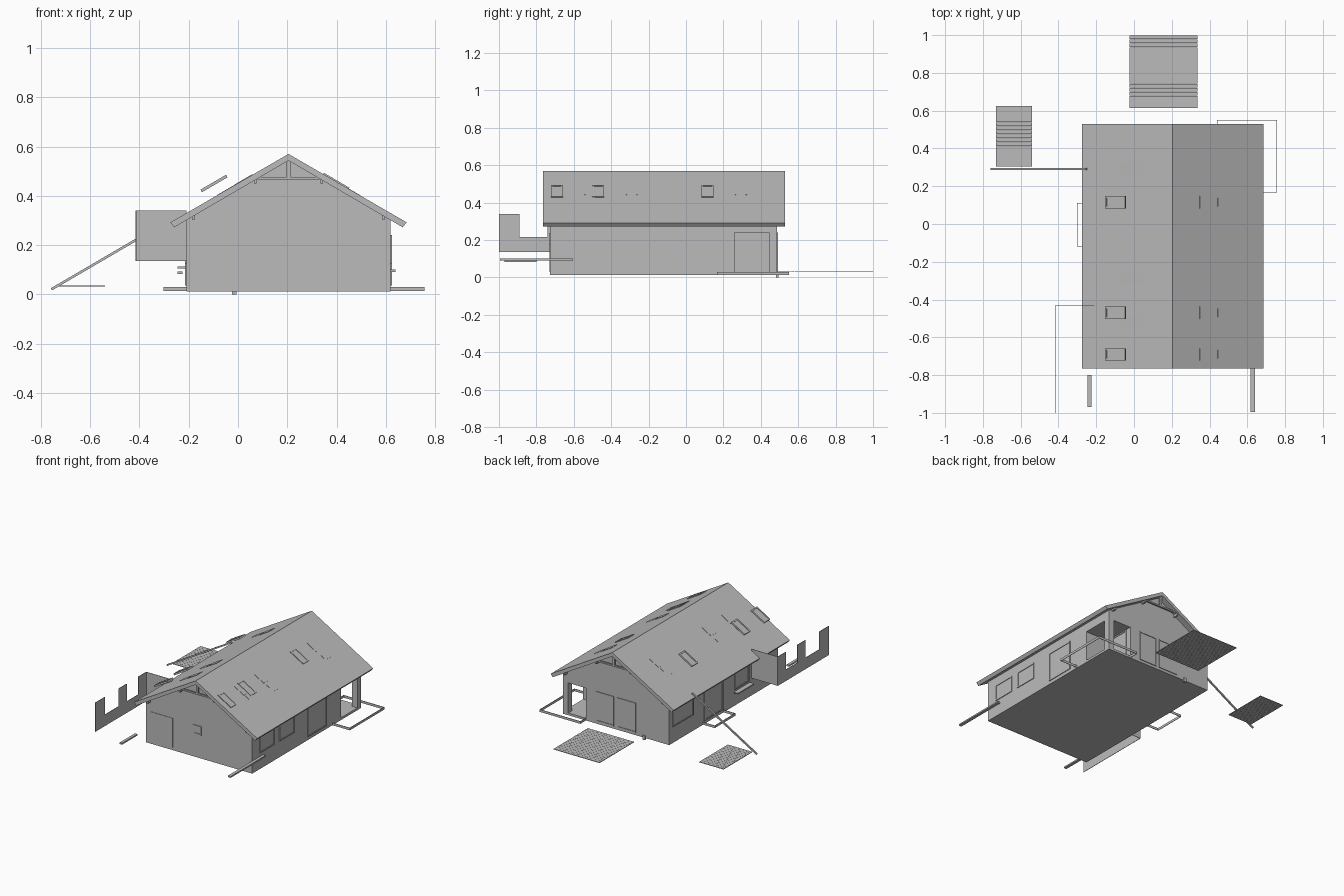
import bpy, math
from mathutils import Matrix, Vector

if "Cube" in bpy.data.objects:
    bpy.data.objects.remove(bpy.data.objects["Cube"])

grey = bpy.data.materials.new("plain_grey")
grey.diffuse_color = (0.5, 0.5, 0.5, 1)
grey.use_nodes = True
grey.node_tree.nodes["Principled BSDF"].inputs["Base Color"].default_value = grey.diffuse_color

RIDGE_X, RIDGE_Z, SLOPE = 0.205, 0.57, 0.583
A = math.atan(SLOPE)


def make(name, verts, faces):
    me = bpy.data.meshes.new(name)
    me.from_pydata(verts, [], faces)
    me.materials.append(grey)
    ob = bpy.data.objects.new(name, me)
    bpy.context.collection.objects.link(ob)
    return ob


def prism(name, pts, to3d, a, b):
    """Extrude a counter-clockwise profile between a and b."""
    n = len(pts)
    verts = [to3d(p, q, a) for p, q in pts] + [to3d(p, q, b) for p, q in pts]
    faces = [tuple(range(n))[::-1], tuple(range(n, 2 * n))]
    faces += [(i, (i + 1) % n, n + (i + 1) % n, n + i) for i in range(n)]
    ob = make(name, verts, faces)
    import bmesh
    bm = bmesh.new()
    bm.from_mesh(ob.data)
    bmesh.ops.recalc_face_normals(bm, faces=bm.faces)
    bm.to_mesh(ob.data)
    bm.free()
    return ob


def along_y(name, pts, y0, y1):
    return prism(name, pts, lambda p, q, t: (p, t, q), y0, y1)


def along_z(name, pts, z0, z1):
    return prism(name, pts, lambda p, q, t: (p, q, t), z0, z1)


def along_x(name, pts, x0, x1):
    return prism(name, pts, lambda p, q, t: (t, p, q), x0, x1)


def box(name, x0, x1, y0, y1, z0, z1):
    return along_z(name, [(x0, y0), (x1, y0), (x1, y1), (x0, y1)], z0, z1)


def roof_z(x):
    return RIDGE_Z - SLOPE * abs(x - RIDGE_X)


def tilted(name, cx, cy, cz, angle, u0, u1, y0, y1, w0, w1):
    """Box in a frame tilted about y, placed at the given centre."""
    ob = box(name, u0, u1, y0, y1, w0, w1)
    ob.data.transform(Matrix.Translation((cx, cy, cz)) @ Matrix.Rotation(angle, 4, 'Y'))
    return ob


# House body with a notched porch corner, and the gabled upper part
along_z("ground_floor", [(-.21, -.727), (.62, -.727), (.62, .26), (.44, .26),
                         (.44, .487), (-.21, .487)], .012, .24)
along_z("floor_slab", [(-.21, -.727), (.62, -.727), (.62, .487), (-.21, .487)], .012, .028)
along_y("gable_storey", [(-.21, .24), (.62, .24), (.62, .303), (RIDGE_X, .545), (-.21, .303)],
        -.727, .487)
box("porch_pillar", .578, .62, .445, .487, .028, .24)

# Roof: one folded sheet with square-cut eaves
h = .48
along_y("roof", [(RIDGE_X - h, .292), (RIDGE_X - h + .016, .272), (RIDGE_X, .543),
                 (RIDGE_X + h - .016, .272), (RIDGE_X + h, .292), (RIDGE_X, RIDGE_Z)],
        -.765, .53)

# Purlins and gable truss
for i, x in enumerate((-.18, .07, .34, .59)):
    z = roof_z(x) - .03
    box(f"purlin_{i}", x - .006, x + .006, -.755, .52, z - .012, z + .004)
for tag, y in (("front", -.75), ("back", .505)):
    box(f"{tag}_collar_tie", .08, .33, y, y + .012, .466, .476)
    box(f"{tag}_king_post", RIDGE_X - .008, RIDGE_X + .008, y, y + .012, .466, .545)


# Windows and doors: shallow frames with panes, on any wall
def opening(name, axis, wall, out, a0, a1, z0, z1):
    def part(tag, p0, p1, q0, q1, d):
        lo, hi = sorted((wall - out * .002, wall + out * d))
        if axis == 'x':
            box(f"{name}_{tag}", lo, hi, p0, p1, q0, q1)
        else:
            box(f"{name}_{tag}", p0, p1, lo, hi, q0, q1)
    f = .008
    part("pane", a0, a1, z0, z1, .001)
    part("sill", a0, a1, z0, z0 + f, .005)
    part("head", a0, a1, z1 - f, z1, .005)
    part("jamb_a", a0, a0 + f, z0 + f, z1 - f, .005)
    part("jamb_b", a1 - f, a1, z0 + f, z1 - f, .005)


for i, (a, b, z) in enumerate(((-.645, -.485, .125), (-.427, -.262, .125), (-.11, .10, .035))):
    opening(f"right_opening_{i}", 'x', .62, 1, a, b, z, .24)
for i, (a, b, z) in enumerate(((-.40, -.24, .125), (-.11, .10, .035), (.22, .45, .125))):
    opening(f"left_opening_{i}", 'x', -.21, -1, a, b, z, .24)
opening("front_window", 'y', -.727, -1, .16, .225, .175, .238)
box("front_wall_panel", -.17, 0, -.730, -.726, .03, .238)
opening("back_door", 'y', .487, 1, .05, .20, .03, .24)
opening("back_window", 'y', .487, 1, .22, .36, .03, .24)
opening("porch_door", 'x', .44, 1, .28, .45, .03, .235)

# Loose sills beside the walls
box("right_sill_bar", .618, .640, -.995, -.605, .090, .100)
box("left_sill_bar", -.245, -.225, -.97, -.80, .083, .093)
box("left_window_sill", -.245, -.212, -.41, -.23, .105, .113)

# Skylights: framed ones, raised over the left slope and set in the right slope
for i, y in enumerate((-.69, -.47, .115)):
    for tag, cx, cz, ang in (("left", -.0975, .450, -A), ("right", .3975, roof_z(.3975), A)):
        u, v, f = .06, .032, .009
        for j, r in enumerate(((-u, -u + f, -v, v), (u - f, u, -v, v),
                               (-u, u, -v, -v + f), (-u, u, v - f, v))):
            tilted(f"{tag}_skylight_frame_{i}_{j}", cx, y, cz, ang, *r, -.006, .006)
        tilted(f"{tag}_skylight_glass_{i}", cx, y, cz, ang, -u + f, u - f, -v + f, v - f, -.001, .003)

# Flat roof panes
for i, y in enumerate((-.512, -.29, .293)):
    for tag, cx, ang in (("left", -.0125, -A), ("right", .425, A)):
        s = 1 if tag == "left" else -1
        tilted(f"{tag}_roof_pane_{i}", cx, y, roof_z(cx), ang, -.083, .083, -.026, .026, -.002, .002)
        tilted(f"{tag}_roof_pane_top_{i}", cx + s * .035, y, roof_z(cx + s * .035), ang,
               -.042, .042, -.032, .032, -.002, .003)

# Stepped screen wall off the front left side
zb, zl, zt = .135, .275, .34
along_x("screen_wall_long", [(-1, zb), (-.43, zb), (-.43, zt), (-.52, zt), (-.52, zl - .06),
                             (-.65, zl - .06), (-.65, zt), (-.74, zt), (-.74, zl - .06),
                             (-.89, zl - .06), (-.89, zt), (-1, zt)], -.416, -.413)
box("screen_wall_return", -.415, -.21, -.432, -.429, zb, zt)


# Terrace edging strips
def edging(name, pts):
    for i in range(len(pts) - 1):
        (x0, y0), (x1, y1) = pts[i], pts[i + 1]
        t = .0015
        box(f"{name}_{i}", min(x0, x1) - t, max(x0, x1) + t,
            min(y0, y1) - t, max(y0, y1) + t, .013, .030)


edging("porch_edging", [(.62, .167), (.755, .167), (.755, .55), (.44, .55), (.44, .487)])
edging("left_step_edging", [(-.21, -.118), (-.301, -.118), (-.301, .11), (-.21, .11)])


# Plank decks lying behind the house
def deck(name, x0, x1, y0, y1, n):
    d = (y1 - y0) / n
    for i in range(n):
        box(f"{name}_plank_{i}", x0, x1, y0 + i * d, y0 + (i + 1) * d - .001, .031, .035)


deck("large_deck", -.025, .335, .615, 1.0, 18)
deck("small_deck", -.73, -.54, .305, .625, 15)

# Sloping pole at the left, and small drain stub at the back
L = math.hypot(.505, .295)
tilted("sloping_pole", -.505, .292, .168, -math.atan2(.295, .505), -L / 2, L / 2,
       -.005, .005, -.005, .005)
box("drain_stub", -.025, -.007, .482, .495, 0, .03)
